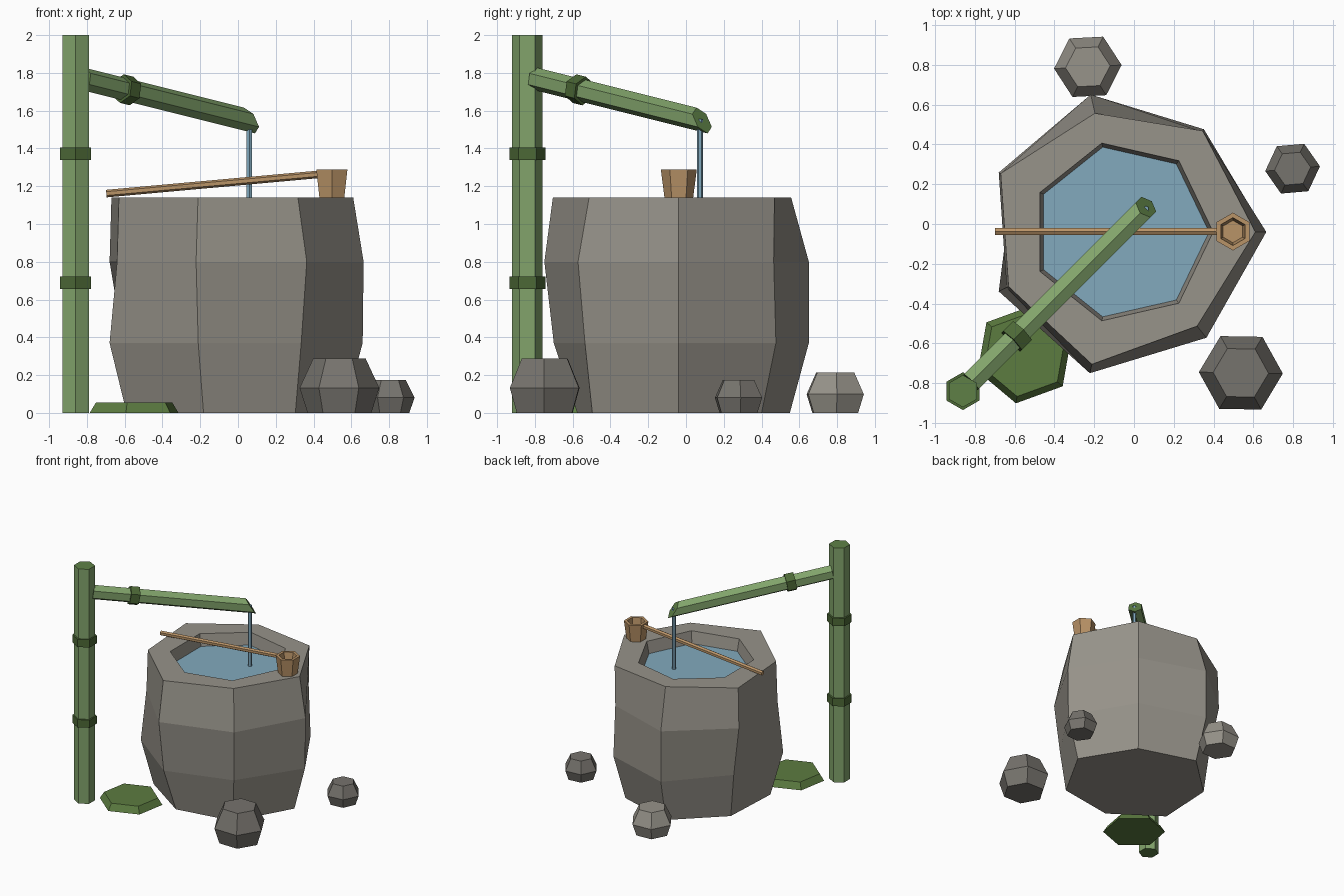
import bpy, bmesh, math
from mathutils import Vector

if "Cube" in bpy.data.objects:
    bpy.data.objects.remove(bpy.data.objects["Cube"])


def material(name, r, g, b):
    lin = [((c / 255 + 0.055) / 1.055) ** 2.4 for c in (r, g, b)]
    m = bpy.data.materials.new(name)
    m.diffuse_color = (*lin, 1)
    m.use_nodes = True
    m.node_tree.nodes["Principled BSDF"].inputs["Base Color"].default_value = m.diffuse_color
    return m


STONE = material("stone", 151, 147, 138)
DARK_STONE = material("dark_stone", 118, 115, 109)
BAMBOO = material("bamboo", 130, 164, 107)
CUT = material("bamboo_cut_end", 94, 128, 70)
NODE = material("bamboo_node", 76, 104, 54)
MOSS = material("moss", 92, 124, 64)
WATER = material("water", 130, 170, 190)
WOOD = material("wood", 185, 147, 103)


def loft(name, rings, mat, cap_mat=None):
    """Skin a list of equal rings and close both ends."""
    bm = bmesh.new()
    vs = [[bm.verts.new(p) for p in ring] for ring in rings]
    n = len(vs[0])
    for a, b in zip(vs, vs[1:]):
        for i in range(n):
            j = (i + 1) % n
            bm.faces.new((a[i], a[j], b[j], b[i]))
    for cap in (vs[0][::-1], vs[-1]):
        bm.faces.new(cap).material_index = 1 if cap_mat else 0
    me = bpy.data.meshes.new(name)
    bm.to_mesh(me)
    bm.free()
    me.materials.append(mat)
    if cap_mat:
        me.materials.append(cap_mat)
    ob = bpy.data.objects.new(name, me)
    bpy.context.collection.objects.link(ob)
    return ob


def ring(x, y, z, r, n=6, turn=0):
    """Level polygon; r is one radius or one per corner."""
    rs = r if isinstance(r, (list, tuple)) else [r] * n
    return [Vector((x + rs[i] * math.cos(math.radians(turn) + math.tau * i / n),
                    y + rs[i] * math.sin(math.radians(turn) + math.tau * i / n), z))
            for i in range(n)]


def stack(name, x, y, levels, mat, n=6, turn=0, cap_mat=None):
    return loft(name, [ring(x, y, z, r, n, turn) for z, r in levels], mat, cap_mat)


def tube(name, p, q, r, mat, cap_mat=None, slant=0):
    """Six-sided bar from p to q, with an optional slanted cut at q."""
    p, q = Vector(p), Vector(q)
    d = (q - p).normalized()
    up = (Vector((0, 0, 1)) - d * d.z).normalized()
    side = d.cross(up)
    offs = [(up * math.cos(math.tau * i / 6) + side * math.sin(math.tau * i / 6)) * r
            for i in range(6)]
    start = [p + o for o in offs]
    end = [q + o - d * (o.dot(up) * slant) for o in offs]
    return loft(name, [start, end], mat, cap_mat)


# Stone basin: uneven seven-sided rings, then rim, inner wall and floor
CX, CY = -0.06, -0.04
stack("basin", CX, CY, [
    (0.00, [0.62, 0.563, 0.605, 0.56, 0.588, 0.55, 0.583]),
    (0.37, [0.72, 0.66, 0.708, 0.607, 0.688, 0.677, 0.633]),
    (0.80, [0.725, 0.645, 0.708, 0.688, 0.644, 0.728, 0.68]),
    (1.14, [0.67, 0.65, 0.612, 0.677, 0.633, 0.682, 0.605]),
    (1.14, 0.458), (0.98, 0.425)], STONE, n=7)

# Water surface and falling stream
stack("water", CX, CY, [(0.99, 0.428), (1.04, 0.44)], WATER, n=7)
stack("stream", 0.06, 0.075, [(1.02, 0.016), (1.557, 0.016)], WATER, turn=30)

# Bamboo post with nodes
PX, PY = -0.86, -0.84
stack("post", PX, PY, [(0, 0.081), (2, 0.081)], BAMBOO, turn=30, cap_mat=CUT)
for k, z in enumerate((0.688, 1.373)):
    stack(f"post_node_{k + 1}", PX, PY, [(z - 0.033, 0.095), (z + 0.033, 0.095)],
          NODE, turn=30)

# Sloping bamboo spout with a slanted mouth and one node
A, B = Vector((-0.82, -0.795, 1.768)), Vector((0.06, 0.085, 1.548))
tube("spout", A, B, 0.06, BAMBOO, CUT, slant=0.88)
axis = (B - A).normalized()
mid = A.lerp(B, 0.262)
tube("spout_node", mid - axis * 0.036, mid + axis * 0.036, 0.077, NODE)

# Ladle: hollow cup and handle
stack("ladle_cup", 0.497, -0.038, [(1.14, 0.076), (1.288, 0.095), (1.288, 0.07),
                                   (1.19, 0.056)], WOOD, turn=30)
tube("ladle_handle", (-0.697, -0.038, 1.161), (0.43, -0.038, 1.263), 0.02, WOOD)

# Moss patch
stack("moss_patch", -0.55, -0.655, [(0, 0.25), (0.055, 0.215)], MOSS, turn=20)

# Loose rocks: x, y, widest radius, height, turn
for name, x, y, r, h, turn, mat in (
        ("front_rock", 0.537, -0.748, 0.211, 0.287, -1, DARK_STONE),
        ("side_rock", 0.797, 0.278, 0.138, 0.175, 5, DARK_STONE),
        ("back_rock", -0.232, 0.79, 0.17, 0.215, 3, STONE)):
    stack(name, x, y, [(0, r * 0.8), (h * 0.46, r), (h, r * 0.66)], mat, turn=turn)
